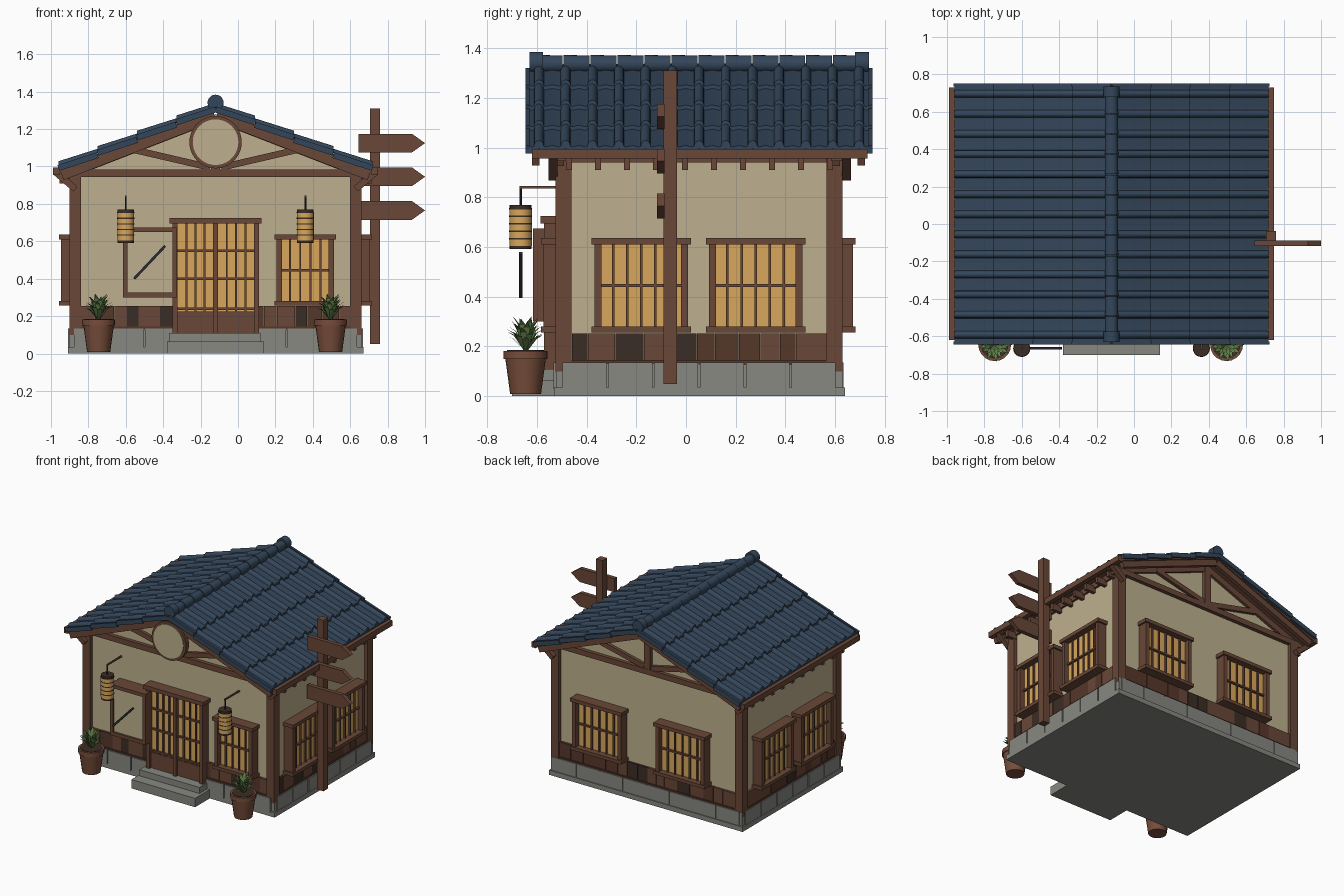
import bpy, bmesh, math, random
from mathutils import Matrix, Vector

if "Cube" in bpy.data.objects:
    bpy.data.objects.remove(bpy.data.objects["Cube"])
rng = random.Random(4)
CX = -0.12          # house centre line
SLOPE = 0.388


def colour(name, code):
    lin = []
    for i in range(0, 6, 2):
        c = int(code[i:i + 2], 16) / 255
        lin.append(c / 12.92 if c < 0.04 else ((c + 0.055) / 1.055) ** 2.4)
    m = bpy.data.materials.new(name)
    m.use_nodes = True
    m.diffuse_color = (*lin, 1)
    m.node_tree.nodes["Principled BSDF"].inputs["Base Color"].default_value = (*lin, 1)
    return m


PLASTER = colour("cream plaster", "BEB08E")
WOOD = colour("brown wood", "694737")
MID = colour("russet wood", "56372A")
DARK = colour("dark wood", "3B2D25")
SLATE = colour("blue slate", "34465A")
STONE = colour("grey stone", "868880")
AMBER = colour("amber paper", "D8A75D")
GREEN = colour("leaf green", "5F7F47")
CLAY = colour("brown clay", "774D3B")
IRON = colour("black iron", "282B31")


class Part:
    """Collects simple solids into one named object."""

    def __init__(self, name):
        self.name, self.bm, self.mats = name, bmesh.new(), []

    def paint(self, faces, mat):
        if mat not in self.mats:
            self.mats.append(mat)
        for f in faces:
            f.material_index = self.mats.index(mat)

    def solid(self, res, mat):
        self.paint({f for v in res["verts"] for f in v.link_faces}, mat)

    def box(self, x0, x1, y0, y1, z0, z1, mat=WOOD):
        m = Matrix.Translation(((x0 + x1) / 2, (y0 + y1) / 2, (z0 + z1) / 2))
        m = m @ Matrix.Diagonal((x1 - x0, y1 - y0, z1 - z0, 1))
        self.solid(bmesh.ops.create_cube(self.bm, size=1, matrix=m), mat)

    def frame_of(self, p, q):
        p, q = Vector(p), Vector(q)
        rot = (q - p).to_track_quat("Z", "Y").to_matrix().to_4x4()
        return Matrix.Translation((p + q) / 2) @ rot, (q - p).length

    def bar(self, p, q, wide, tall, mat=WOOD):
        m, length = self.frame_of(p, q)
        m = m @ Matrix.Diagonal((wide, tall, length, 1))
        self.solid(bmesh.ops.create_cube(self.bm, size=1, matrix=m), mat)

    def rod(self, p, q, r1, mat, r2=None, n=20):
        m, length = self.frame_of(p, q)
        self.solid(bmesh.ops.create_cone(self.bm, cap_ends=True, segments=n, radius1=r1,
                   radius2=r1 if r2 is None else r2, depth=length, matrix=m), mat)

    def prism(self, pts, y0, y1, mat):
        a, b = ([self.bm.verts.new((x, y, z)) for x, z in pts] for y in (y0, y1))
        n = len(pts)
        faces = [self.bm.faces.new(a), self.bm.faces.new(b[::-1])]
        faces += [self.bm.faces.new((a[i], b[i], b[(i + 1) % n], a[(i + 1) % n])) for i in range(n)]
        bmesh.ops.recalc_face_normals(self.bm, faces=faces)
        self.paint(faces, mat)

    def done(self, matrix=None, smooth=False):
        me = bpy.data.meshes.new(self.name)
        self.bm.to_mesh(me)
        self.bm.free()
        for m in self.mats:
            me.materials.append(m)
        ob = bpy.data.objects.new(self.name, me)
        bpy.context.collection.objects.link(ob)
        if matrix:
            ob.matrix_world = matrix
        if smooth:
            bpy.ops.object.select_all(action="DESELECT")
            ob.select_set(True)
            bpy.context.view_layer.objects.active = ob
            bpy.ops.object.shade_smooth_by_angle(angle=math.radians(40))
        return ob


# Each wall has a local frame: x along the wall, -y outward
def side(turn, dist):
    return Matrix.Rotation(math.radians(turn), 4, "Z") @ Matrix.Translation((0, -dist, 0))


FRONT, RIGHT, BACK, LEFT = side(0, 0.50), side(90, 0.635), side(180, 0.60), side(270, 0.875)
SIDES = {"front": (FRONT, -0.84, 0.60), "plus_x": (RIGHT, -0.46, 0.565),
         "back": (BACK, -0.60, 0.84), "minus_x": (LEFT, -0.565, 0.46)}

# Walls with gables
p = Part("walls")
p.prism([(-0.875, 0.1), (0.635, 0.1), (0.635, 0.97), (CX, 1.28), (-0.875, 0.97)], -0.50, 0.60, PLASTER)
p.done()

# Stone base and doorstep
p = Part("foundation")
p.box(-0.91, 0.67, -0.53, 0.64, 0, 0.035, STONE)
p.box(-0.90, 0.66, -0.52, 0.63, 0.035, 0.13, STONE)
p.done()
p = Part("doorstep")
p.box(-0.38, 0.14, -0.70, -0.53, 0, 0.065, STONE)
p.box(-0.37, 0.12, -0.62, -0.53, 0.065, 0.11, STONE)
p.done()

# Stone blocks, rails and mixed-tone skirting boards on every side
for name, (m, a, b) in SIDES.items():
    p = Part(name + "_base_blocks")
    n = round((b - a + 0.08) / 0.185)
    w = (b - a + 0.08) / n
    for i in range(n):
        p.box(a - 0.04 + i * w + 0.004, a - 0.04 + (i + 1) * w - 0.004, -0.033, 0, 0.03, 0.135, STONE)
    p.done(m)
    p = Part(name + "_skirting")
    p.box(a, b, -0.025, 0, 0.125, 0.145, MID)
    u = a
    while u < b - 0.01:
        e = min(b, u + rng.uniform(0.06, 0.12))
        e = b if b - e < 0.05 else e
        p.box(u + 0.001, e - 0.001, -0.017, 0, 0.145, 0.253, rng.choice((WOOD, MID, WOOD, MID, DARK)))
        u = e
    p.done(m)

# Corner posts and wall-top beams
p = Part("timber_frame")
for x in (-0.87, 0.63):
    for y in (-0.493, 0.597):
        p.box(x - 0.031, x + 0.031, y - 0.032, y + 0.032, 0.1, 0.97)
    p.box(x - 0.02, x + 0.02, -0.5, 0.6, 0.94, 0.985)
for y in (-0.505, 0.605):
    p.box(-0.97, 0.73, y - 0.022, y + 0.022, 0.945, 0.985)
p.done()

# Gable trusses and barge boards
for name, y in (("front", -0.505), ("back", 0.605)):
    p = Part(name + "_gable_truss")
    out = -1 if y < 0 else 1
    p.box(CX - 0.025, CX + 0.025, y - 0.02, y + 0.02, 0.98, 1.27)
    for s in (-1, 1):
        p.bar((CX + s * 0.44, y, 1.09), (CX + s * 0.03, y, 0.995), 0.035, 0.035)
        for yy, t in ((y, 0.05), (y + out * 0.1, 0.045)):
            p.bar((CX + s * 0.003, yy, 1.265), (CX + s * 0.82, yy, 1.265 - 0.817 * SLOPE), 0.03, t)
    p.done()

# Roof decks, eave beams, rafter tails and corner braces
for name, s in (("minus_x", -1), ("plus_x", 1)):
    p = Part(name + "_eave")
    top = 1.312
    p.prism([(CX, top), (CX + s * 0.84, top - 0.84 * SLOPE), (CX + s * 0.84, top - 0.024 - 0.84 * SLOPE),
             (CX, top - 0.024)], -0.62, 0.73, WOOD)
    x0, x1 = sorted((CX + s * 0.835, CX + s * 0.868))
    p.box(x0, x1, -0.62, 0.73, 0.955, 0.995)
    for k in range(10):
        y = -0.47 + k * 0.1165
        x0, x1 = sorted((CX + s * 0.74, CX + s * 0.835))
        p.box(x0, x1, y - 0.012, y + 0.012, 0.91, 0.957)
    for y in (-0.535, 0.645):
        p.bar((CX + s * 0.75, y, 0.88), (CX + s * 0.85, y, 0.965), 0.035, 0.035)
    p.done()

# Tiled slopes: overlapping rows of pans and rolls
PITCH, ROWS, RUN = 1.395 / 13, 4, 0.84
profile = []
for k in range(13):
    y = -0.645 + k * PITCH
    profile += [(y, 0.008), (y + PITCH * 0.25, 0.002)]
    for j in range(7):
        t = math.pi * j / 6
        profile.append((y + PITCH / 2 - 0.02 * math.cos(t), 0.004 + 0.024 * math.sin(t)))
    profile.append((y + PITCH * 0.75, 0.002))
profile.append((0.75, 0.008))
for name, s in (("minus_x", -1), ("plus_x", 1)):
    p = Part(name + "_roof_tiles")
    for r in range(ROWS):
        d0, d1 = r * RUN / ROWS, (r + 1) * RUN / ROWS
        lines = [[p.bm.verts.new((CX + s * d, y, 1.315 + h * k + lift - d * SLOPE)) for y, h in profile]
                 for d, lift, k in ((d0, -0.004, 1), (d1, 0.011, 1), (d1, -0.016, 0.8))]
        faces = []
        for a, b in zip(lines, lines[1:]):
            for i in range(len(profile) - 1):
                q = (a[i], b[i], b[i + 1], a[i + 1])
                faces.append(p.bm.faces.new(q if s > 0 else q[::-1]))
        p.paint(faces, SLATE)
        # verge tiles closing the gable edges
        for y in (-0.637, 0.742):
            p.bar((CX + s * d0, y, 1.305 - d0 * SLOPE), (CX + s * d1, y, 1.318 - d1 * SLOPE), 0.016, 0.032, SLATE)
    p.done(smooth=True)

# Ridge of round tiles
p = Part("ridge_tiles")
step = 1.30 / 12
for i in range(12):
    y = -0.60 + i * step
    p.rod((CX, y, 1.336), (CX, y + step - 0.004, 1.336), 0.036, SLATE, 0.034)
for y0, y1 in ((-0.63, -0.575), (0.68, 0.735)):
    p.rod((CX, y0, 1.341), (CX, y1, 1.341), 0.043, SLATE)
p.done(smooth=True)


# Lattice panels for windows and the door
def lattice(p, u0, u1, z0, z1, cols, heights, depth):
    p.box(u0, u1, -depth, 0, z0, z1, AMBER)
    for i in range(1, cols):
        u = u0 + (u1 - u0) * i / cols
        p.box(u - 0.005, u + 0.005, -depth - 0.012, -depth, z0, z1)
    for z in heights:
        p.box(u0, u1, -depth - 0.015, -depth, z - 0.006, z + 0.006)


def window(name, m, u0, u1, cols):
    p = Part(name)
    lattice(p, u0 + 0.03, u1 - 0.03, 0.27, 0.61, cols, [0.445], 0.035)
    for u in (u0 + 0.012, u1 - 0.04):
        p.box(u, u + 0.028, -0.072, 0, 0.26, 0.635)
    p.box(u0, u1, -0.082, 0, 0.61, 0.636)
    p.box(u0, u1, -0.082, 0, 0.256, 0.28)
    p.done(m)


window("front_window", FRONT, 0.195, 0.525, 5)
window("plus_x_front_window", RIGHT, -0.38, 0.02, 6)
window("plus_x_rear_window", RIGHT, 0.08, 0.48, 6)
window("minus_x_front_window", LEFT, -0.02, 0.38, 6)
window("minus_x_rear_window", LEFT, -0.48, -0.08, 6)
window("back_window_a", BACK, -0.47, -0.05, 6)
window("back_window_b", BACK, 0.21, 0.63, 6)

# Sliding double door
p = Part("door")
for u0, u1 in ((-0.325, -0.13), (-0.11, 0.09)):
    lattice(p, u0, u1, 0.22, 0.695, 4, [0.24, 0.40, 0.55], 0.04)
    p.box(u0, u1, -0.05, 0, 0.1, 0.225)
for u in (-0.35, -0.133, 0.085):
    p.box(u, u + 0.026, -0.07, 0, 0.1, 0.7)
p.box(-0.365, 0.125, -0.085, 0, 0.695, 0.724)
p.done(FRONT)

# Notice board with a slanted pointer
p = Part("notice_board")
p.box(-0.59, -0.35, -0.10, 0, 0.32, 0.65, PLASTER)
for z in (0.30, 0.65):
    p.box(-0.615, -0.325, -0.115, 0, z, z + 0.025)
for u in (-0.615, -0.35):
    p.box(u, u + 0.025, -0.115, 0, 0.30, 0.67)
p.bar((-0.555, -0.165, 0.40), (-0.39, -0.165, 0.575), 0.014, 0.014, IRON)
p.done(FRONT)

# Round gable sign
p = Part("round_sign")
p.rod((CX, -0.60, 1.13), (CX, -0.635, 1.13), 0.14, WOOD, n=40)
p.rod((CX, -0.60, 1.13), (CX, -0.64, 1.13), 0.122, PLASTER, n=40)
p.done(smooth=True)

# Hanging lanterns
for name, x in (("minus_x", -0.60), ("plus_x", 0.36)):
    p, y = Part(name + "_lantern"), -0.665
    for i in range(5):
        z = 0.605 + i * 0.03
        p.rod((x, y, z), (x, y, z + 0.027), 0.045, AMBER)
        p.rod((x, y, z + 0.025), (x, y, z + 0.031), 0.046, DARK)
    for z in (0.592, 0.755):
        p.rod((x, y, z), (x, y, z + 0.014), 0.044, DARK)
    p.rod((x, y, 0.76), (x, y, 0.843), 0.005, IRON, n=8)
    p.bar((x, y - 0.005, 0.84), (x, -0.50, 0.84), 0.01, 0.01, WOOD)
    p.done(smooth=True)

# Potted plants
for name, x in (("minus_x", -0.745), ("plus_x", 0.495)):
    p, y = Part(name + "_pot"), -0.645
    p.rod((x, y, 0.008), (x, y, 0.155), 0.062, CLAY, 0.082)
    p.rod((x, y, 0.150), (x, y, 0.182), 0.088, CLAY)
    p.rod((x, y, 0.18), (x, y, 0.185), 0.075, DARK)
    p.done(smooth=True)
    p = Part(name + "_plant")
    for i in range(30):
        a, steep = i * 2.4, 0.1 + 0.9 * i / 30
        out, lift = 0.035 + 0.065 * (1 - steep * 0.75), 0.05 + 0.095 * steep
        d, w = Vector((math.cos(a), math.sin(a), 0)), Vector((-math.sin(a), math.cos(a), 0))
        base = Vector((x, y, 0.18))
        spine = [base, base + d * out * 0.55 + Vector((0, 0, lift * 0.8)), base + d * out + Vector((0, 0, lift))]
        lo = [p.bm.verts.new(c - w * t) for c, t in zip(spine[:2], (0.008, 0.013))]
        hi = [p.bm.verts.new(c + w * t) for c, t in zip(spine[:2], (0.008, 0.013))]
        tip = p.bm.verts.new(spine[2])
        p.paint([p.bm.faces.new((lo[0], lo[1], hi[1], hi[0])), p.bm.faces.new((lo[1], tip, hi[1]))], GREEN)
    p.done()

# Signpost with arrow boards
p = Part("signpost")
p.box(0.707, 0.76, -0.09, -0.037, 0.05, 1.31)
for z in (1.125, 0.945, 0.765):
    p.prism([(0.645, z - 0.05), (0.93, z - 0.05), (1.0, z), (0.93, z + 0.05), (0.645, z + 0.05)], -0.117, -0.087, WOOD)
p.done()
